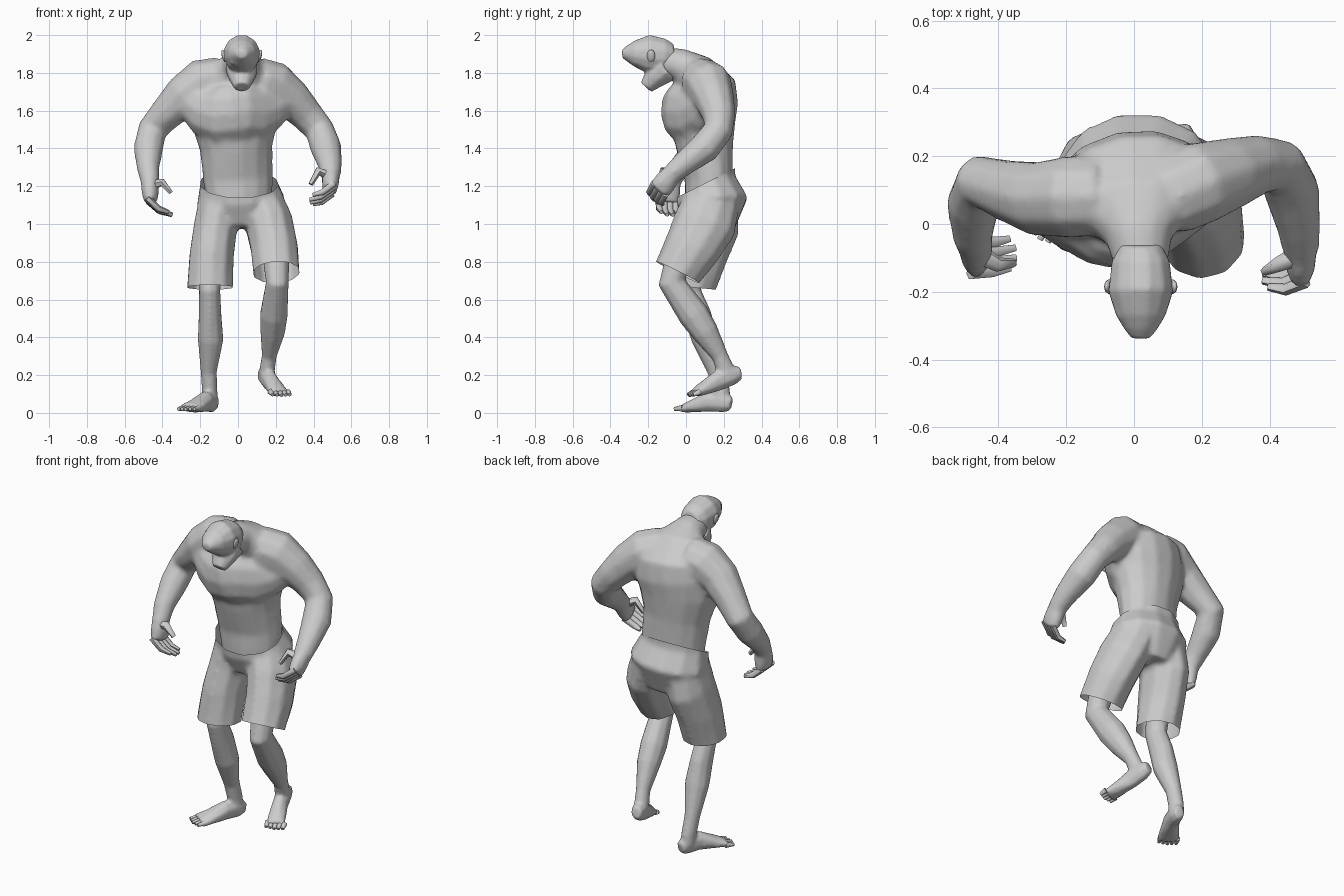
import bpy, bmesh, math
from mathutils import Vector as V

def finish(name, bm):
    bmesh.ops.recalc_face_normals(bm, faces=bm.faces)
    me = bpy.data.meshes.new(name)
    bm.to_mesh(me)
    bm.free()
    for p in me.polygons:
        p.use_smooth = True
    me.set_sharp_from_angle(angle=math.radians(60))
    ob = bpy.data.objects.new(name, me)
    bpy.context.collection.objects.link(ob)
    return ob

def tube(name, rings, ref=(1, 0, 0), n=10):
    """Loft ellipses (x, y, z, half width, half depth) along their centres."""
    bm = bmesh.new()
    c = [V(r[:3]) for r in rings]
    side, loops = V(ref), []
    for i, r in enumerate(rings):
        t = (c[min(i + 1, len(c) - 1)] - c[max(i - 1, 0)]).normalized()
        side = (side - t * side.dot(t)).normalized()
        up = t.cross(side)
        a, b = r[3], r[-1]
        ang = [2 * math.pi * (k + .5) / n for k in range(n)]
        loops.append([bm.verts.new(c[i] + side * a * math.cos(w) + up * b * math.sin(w)) for w in ang])
    for p, q in zip(loops, loops[1:]):
        for k in range(n):
            bm.faces.new((p[k], p[(k + 1) % n], q[(k + 1) % n], q[k]))
    bm.faces.new(loops[0])
    bm.faces.new(loops[-1])
    return finish(name, bm)

def blob(name, loc, scale, rot=(0, 0, 0), seg=10):
    bm = bmesh.new()
    bmesh.ops.create_uvsphere(bm, u_segments=seg, v_segments=7, radius=1)
    ob = finish(name, bm)
    ob.location, ob.scale, ob.rotation_euler = loc, scale, rot
    return ob

def fuse(name, parts, voxel, iters, cuts=()):
    """Merge closed parts into one smooth skin; cuts open it: (side of x, point, normal)."""
    bm = bmesh.new()
    for o in parts:
        o.data.transform(o.matrix_basis)
        bm.from_mesh(o.data)
        bpy.data.objects.remove(o)
    ob = finish(name, bm)
    m = ob.modifiers.new("skin", 'REMESH')
    m.mode, m.voxel_size = 'VOXEL', voxel
    m = ob.modifiers.new("soften", 'SMOOTH')
    m.factor, m.iterations = .5, iters
    dg = bpy.context.evaluated_depsgraph_get()
    bm = bmesh.new()
    bm.from_mesh(bpy.data.meshes.new_from_object(ob.evaluated_get(dg)))
    bpy.data.objects.remove(ob)
    for s, co, no in cuts:
        faces = [f for f in bm.faces if s == 0 or (f.calc_center_median().x - .02) * s > 0]
        edges = {e for f in faces for e in f.edges}
        verts = {v for f in faces for v in f.verts}
        bmesh.ops.bisect_plane(bm, geom=[*faces, *edges, *verts], plane_co=co, plane_no=no, clear_outer=True)
    return finish(name, bm)

# torso, twisted a little and bending forward into the neck
body = [tube("torso", [(.005, .12, 1.05, .165, .12), (.005, .12, 1.14, .178, .125), (0, .12, 1.24, .188, .126),
                       (-.01, .1, 1.4, .195, .15), (-.02, .09, 1.54, .235, .172), (-.01, .09, 1.64, .255, .185),
                       (0, .085, 1.71, .245, .185), (.005, .04, 1.8, .185, .118), (.015, -.04, 1.845, .1, .088),
                       (.02, -.12, 1.86, .08, .078), (.02, -.15, 1.87, .07, .065)], ref=(1, .2, 0), n=14)]
# wedge of chest muscle, furthest forward near the middle
body.append(tube("chest", [(-.27, .06, 1.67, .09, .085), (-.18, .01, 1.6, .135, .09), (-.1, -.035, 1.58, .155, .09),
                           (-.03, -.05, 1.59, .15, .085), (.03, -.04, 1.6, .15, .08), (.1, .015, 1.59, .15, .085),
                           (.17, .07, 1.61, .12, .085), (.24, .12, 1.66, .09, .08)], ref=(0, 0, 1)))
# arms
body.append(tube("arm", [(-.1, .08, 1.765, .12), (-.19, .08, 1.752, .125), (-.285, .075, 1.68, .112), (-.375, .1, 1.588, .092),
                         (-.453, .125, 1.5, .08), (-.475, .06, 1.4, .08), (-.476, -.04, 1.29, .06),
                         (-.465, -.085, 1.22, .05)], ref=(0, 1, 0)))
body.append(tube("arm", [(.1, .08, 1.765, .12), (.19, .12, 1.738, .126), (.285, .15, 1.66, .108), (.365, .175, 1.575, .09),
                         (.432, .172, 1.497, .08), (.465, .1, 1.405, .084), (.486, -.01, 1.32, .066),
                         (.492, -.08, 1.26, .054)], ref=(0, 1, 0)))

def hand(label, wrist, knuckle, spread, d1, d2, thumb):
    w, k, sp, d1, d2 = map(V, (wrist, knuckle, spread, d1, d2))
    m = (w + k) / 2
    body.append(tube("palm", [(*w.lerp(m, -.5), .048, .046), (*w, .056, .05), (*m, .066, .048), (*k, .066, .038)], ref=sp, n=8))
    for i in range(4):
        b = k + sp * (i - 1.5) * .031
        f = (.92, 1.05, 1, .82)[i]
        p, q = b + d1 * f, b + (d1 + d2) * f
        tube(f"{label}_finger_{i + 1}", [(*(b - d1 * .3), .02), (*p, .018), (*q, .011)], ref=sp, n=6)
    tube(label + "_thumb", [(*w.lerp(m, .4), .032), (*thumb[0], .022), (*thumb[1], .013)], ref=(.3, .9, .3), n=6)

hand("right_hand", (-.468, -.08, 1.225), (-.462, -.1, 1.115), (.1, .95, -.15),
     (.05, .003, -.045), (.06, .012, -.02), ((-.4, -.12, 1.22), (-.355, -.115, 1.165)))
hand("left_hand", (.492, -.075, 1.265), (.488, -.145, 1.175), (-.1, .65, -.6),
     (-.05, -.02, -.038), (-.055, .008, -.015), ((.425, -.12, 1.28), (.385, -.14, 1.21)))
fuse("upper_body", body, .014, 6)

# head with brow, snout and open jaw
fuse("head", [
    tube("skull", [(.02, -.06, 1.895, .06, .06), (.02, -.11, 1.89, .088, .092), (.02, -.2, 1.9, .098, .104),
                   (.02, -.27, 1.902, .075, .072), (.02, -.31, 1.902, .05, .045), (.02, -.338, 1.9, .028, .022)], n=12),
    tube("jaw", [(.02, -.115, 1.825, .09, .085), (.02, -.165, 1.775, .072, .062), (.02, -.212, 1.724, .042, .038)]),
    blob("brow", (.02, -.265, 1.928), (.075, .035, .024)),
    blob("cheeks", (.02, -.25, 1.862), (.07, .05, .03))], .009, 4)
for s, label in ((-1, "right"), (1, "left")):
    blob(label + "_ear", (.02 + s * .094, -.185, 1.89), (.012, .022, .034), (0, s * .25, 0), 8)

# loose shorts, opened at both hems and at the slanted waist
fuse("shorts", [
    tube("seat", [(0, .1, 1.36, .195, .165), (0, .102, 1.23, .205, .165), (.015, .14, 1.12, .24, .193),
                  (.02, .13, .98, .15, .13)], n=12),
    tube("leg", [(-.09, .13, 1.13, .12, .15), (-.12, .12, .98, .12, .165), (-.14, .07, .83, .122, .15),
                 (-.148, .03, .665, .126, .128), (-.15, .02, .6, .126, .128)]),
    tube("leg", [(.11, .14, 1.13, .125, .15), (.165, .1, 1.0, .132, .17), (.193, .03, .87, .13, .152),
                 (.203, -.045, .745, .127, .13), (.208, -.075, .69, .127, .13)])],
    .015, 5, [(-1, (-.148, .03, .665), (0, -.1, -1)), (1, (.203, -.045, .745), (.05, -.45, -.9)),
              (0, (0, .1, 1.215), (0, -.5, 1))])

# lower legs and feet with toes
def leg(label, shin, rings, tip):
    ball, d = V(rings[-1][:3]), V(tip)
    perp = V((-d.y, d.x, 0)).normalized()
    fuse(label + "_leg", [tube("shin", shin), tube("foot", rings, ref=perp, n=8)], .01, 4)
    for i in range(5):
        b = ball + perp * (i - 2) * .024 - d * .5
        e = b + d * (1.5 - .12 * abs(i - 2))
        tube(f"{label}_toe_{i + 1}", [(*b, .017), (*e, .01)], ref=perp, n=6)

leg("right", [(-.145, .04, .8, .07), (-.15, .012, .65, .058, .068), (-.148, .06, .52, .062, .075),
              (-.145, .1, .39, .07, .071), (-.155, .16, .22, .044, .047), (-.15, .185, .12, .042, .048),
              (-.148, .19, .06, .042, .048)],
    [(-.13, .24, .045, .03, .038), (-.14, .2, .056, .042, .056), (-.172, .12, .06, .046, .056),
     (-.222, .04, .037, .06, .036), (-.258, -.01, .024, .068, .022)], (-.02, -.036, -.004))
leg("left", [(.2, -.03, .84, .075), (.208, -.075, .69, .062, .074), (.19, .04, .52, .075, .083),
             (.183, .1, .43, .067, .073), (.165, .18, .3, .04, .045), (.152, .215, .21, .042, .05)],
    [(.135, .29, .212, .032, .036), (.145, .245, .203, .044, .058), (.168, .17, .17, .044, .056),
     (.203, .085, .125, .053, .036), (.222, .045, .105, .056, .022)], (.009, -.028, -.012))
